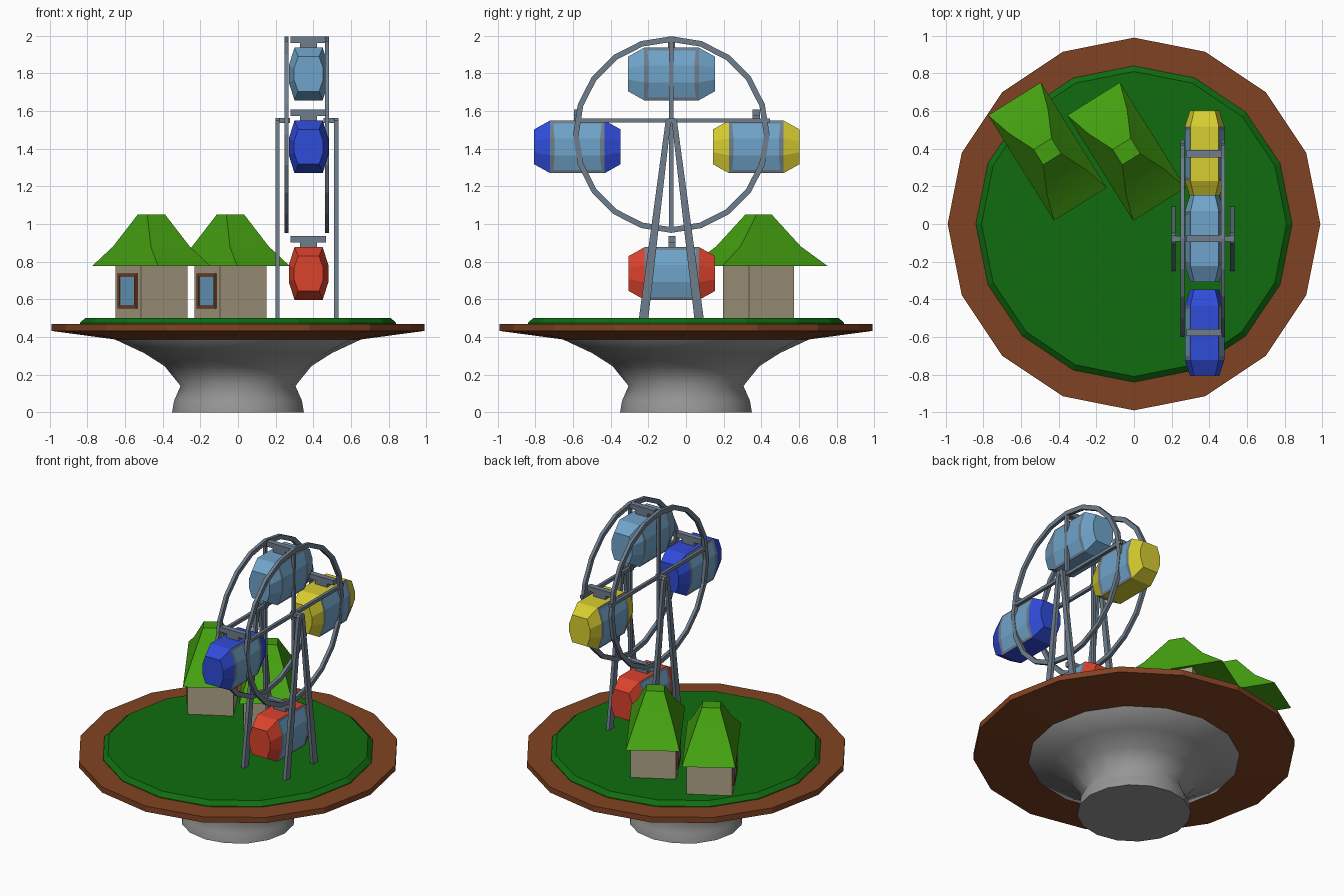
import bpy, bmesh, math
from mathutils import Vector, Matrix

if "Cube" in bpy.data.objects:
    bpy.data.objects.remove(bpy.data.objects["Cube"])


def srgb(r, g, b):
    f = lambda c: c / 12.92 if c <= 0.04045 else ((c + 0.055) / 1.055) ** 2.4
    return (f(r / 255), f(g / 255), f(b / 255), 1)


def material(name, *rgb):
    m = bpy.data.materials.new(name)
    m.diffuse_color = srgb(*rgb)
    m.use_nodes = True
    m.node_tree.nodes["Principled BSDF"].inputs["Base Color"].default_value = m.diffuse_color
    return m


STONE = material("stone", 150, 150, 150)
BROWN = material("brown", 128, 66, 34)
GRASS = material("grass", 16, 108, 16)
ROOF = material("roof_green", 68, 160, 16)
WALL = material("wall_tan", 176, 164, 136)
GLASS = material("pale_blue", 112, 164, 202)
METAL = material("steel", 110, 125, 140)
RED = material("red", 218, 66, 44)
BLUE = material("blue", 48, 76, 218)
YELLOW = material("yellow", 215, 205, 48)


def finish(name, bm, mats, smooth=None):
    bmesh.ops.recalc_face_normals(bm, faces=bm.faces[:])
    me = bpy.data.meshes.new(name)
    bm.to_mesh(me)
    bm.free()
    ob = bpy.data.objects.new(name, me)
    bpy.context.collection.objects.link(ob)
    for m in mats:
        me.materials.append(m)
    if smooth:
        bpy.ops.object.select_all(action='DESELECT')
        ob.select_set(True)
        bpy.context.view_layer.objects.active = ob
        bpy.ops.object.shade_smooth_by_angle(angle=math.radians(smooth))
    return ob


def loft(bm, rings, caps=True, closed=False):
    """Skin a list of equal-length point rings."""
    rs = [[bm.verts.new(p) for p in r] for r in rings]
    n = len(rs[0])
    pairs = list(zip(rs, rs[1:])) + ([(rs[-1], rs[0])] if closed else [])
    for a, b in pairs:
        for i in range(n):
            j = (i + 1) % n
            bm.faces.new((a[i], a[j], b[j], b[i]))
    if caps and not closed:
        bm.faces.new(rs[0])
        bm.faces.new(rs[-1])


def lathe(name, profile, mat, sides=16, smooth=None):
    bm = bmesh.new()
    ang = [2 * math.pi * i / sides for i in range(sides)]
    loft(bm, [[(r * math.cos(a), r * math.sin(a), z) for a in ang] for r, z in profile])
    return finish(name, bm, [mat], smooth)


def box(name, lo, hi, mat, matrix=None):
    bm = bmesh.new()
    (x0, y0, z0), (x1, y1, z1) = lo, hi
    loft(bm, [[(x0, y0, z), (x1, y0, z), (x1, y1, z), (x0, y1, z)] for z in (z0, z1)])
    if matrix:
        bm.transform(matrix)
    return finish(name, bm, [mat])


def prism_x(name, yz, x0, x1, mat):
    bm = bmesh.new()
    loft(bm, [[(x, y, z) for y, z in yz] for x in (x0, x1)])
    return finish(name, bm, [mat])


# --- pedestal, rim and lawn ---
lathe("pedestal", [(0.35, 0), (0.34, 0.06), (0.305, 0.14), (0.39, 0.245),
                   (0.5, 0.315), (0.65, 0.385), (0.66, 0.41)], STONE, 16, 65)
lathe("rim", [(0.64, 0.385), (0.99, 0.432), (0.99, 0.47)], BROWN)
lathe("lawn", [(0.84, 0.465), (0.84, 0.475), (0.81, 0.502)], GRASS)

# --- wheel: two rings with crossing spokes ---
CY, CZ = -0.078, 1.475
for side, x in (("left", 0.258), ("right", 0.472)):
    bm = bmesh.new()
    rings = []
    for i in range(20):
        a = 2 * math.pi * i / 20
        rings.append([(x + dx, CY + r * math.cos(a), CZ + r * math.sin(a))
                      for r, dx in ((0.522, -0.011), (0.522, 0.011), (0.492, 0.011), (0.492, -0.011))])
    loft(bm, rings, closed=True)
    finish("wheel_ring_" + side, bm, [METAL])
    box("vertical_spoke_" + side, (x - 0.01, CY - 0.011, 0.965), (x + 0.01, CY + 0.011, 1.985), METAL)
    box("horizontal_spoke_" + side, (x - 0.01, -0.577, 1.539), (x + 0.01, 0.445, 1.561), METAL)

# --- A-frame legs and axle stubs ---
for side, x, inner in (("left", 0.21, 0.265), ("right", 0.522, 0.465)):
    for end, s in (("front", -1), ("back", 1)):
        yz = [(CY + s * 0.122, 0.50), (CY + s * 0.17, 0.50), (CY + s * 0.028, 1.55),
              (CY + s * 0.018, 1.562), (CY, 1.562), (CY, 1.50)]
        yz = [(CY + s * 0.122, 0.50), (CY + s * 0.172, 0.50), (CY + s * 0.03, 1.55),
              (CY + s * 0.018, 1.562), (CY, 1.562), (CY + s * 0.004, 1.53)]
        prism_x(f"{end}_leg_{side}", yz, x - 0.011, x + 0.011, METAL)
    box("axle_" + side, (min(x, inner) - 0.01, CY - 0.014, 1.536),
        (max(x, inner) + 0.01, CY + 0.014, 1.563), METAL)


# --- cabins: tapered shells with framed side windows ---
def cabin(name, y, z, mat):
    x = 0.375
    outline = [(0.105, 0.045), (0.075, 0.14), (-0.075, 0.14), (-0.105, 0.045),
               (-0.105, -0.045), (-0.075, -0.14), (0.075, -0.14), (0.105, -0.045)]
    bm = bmesh.new()
    stations = ((-0.23, 0.74, 0.66), (-0.145, 1, 1), (0.145, 1, 1), (0.23, 0.74, 0.66))
    loft(bm, [[(x + px * sx, y + dy, z + pz * sz) for px, pz in outline]
              for dy, sx, sz in stations])
    bmesh.ops.recalc_face_normals(bm, faces=bm.faces[:])
    for s in (-1, 1):
        side = [f for f in bm.faces if f.normal.x * s > 0.8 and abs(f.normal.y) < 0.1
                and abs(f.calc_center_median().y - y) < 0.01]
        frame = bmesh.ops.inset_region(bm, faces=side, thickness=0.024, depth=0.0)["faces"]
        for f in frame:
            f.material_index = 1
        for f in side:
            f.material_index = 2
    finish(name, bm, [mat, METAL, GLASS])
    # hanger
    box(name + "_crossbar", (0.28, y - 0.019, z + 0.165), (0.468, y + 0.019, z + 0.198), METAL)
    box(name + "_neck", (0.33, y - 0.019, z + 0.135), (0.42, y + 0.019, z + 0.17), METAL)


cabin("top_cabin", -0.077, 1.797, GLASS)
cabin("bottom_cabin", -0.075, 0.737, RED)
cabin("front_cabin", -0.577, 1.41, BLUE)
cabin("back_cabin", 0.373, 1.41, YELLOW)


# --- houses: square walls, flared hip roof, one framed window ---
def house(name, cx, cy):
    def place(deg):
        return Matrix.Translation((cx, cy, 0)) @ Matrix.Rotation(math.radians(deg), 4, 'Z')
    m = place(-60.5)
    box(name + "_walls", (-0.138, -0.141, 0.495), (0.138, 0.141, 0.79), WALL, m)
    # window frame and pane on the face looking front-left
    y = -0.141
    for part, lo, hi in (("left", (-0.1, 0.55), (-0.08, 0.737)), ("right", (0.08, 0.55), (0.1, 0.737)),
                         ("sill", (-0.1, 0.55), (0.1, 0.567)), ("head", (-0.1, 0.72), (0.1, 0.737))):
        box(f"{name}_window_{part}", (lo[0], y - 0.009, lo[1]), (hi[0], y + 0.005, hi[1]), BROWN, m)
    box(name + "_window_pane", (-0.085, y - 0.004, 0.56), (0.085, y + 0.004, 0.73), GLASS, m)
    bm = bmesh.new()
    loft(bm, [[(a, b, z), (-a, b, z), (-a, -b, z), (a, -b, z)]
              for a, b, z in ((0.33, 0.165, 0.777), (0.19, 0.122, 0.88), (0.048, 0.056, 1.05))])
    bm.transform(place(-58))
    finish(name + "_roof", bm, [ROOF], 30)


house("left_house", -0.46, 0.385)
house("right_house", -0.04, 0.385)
